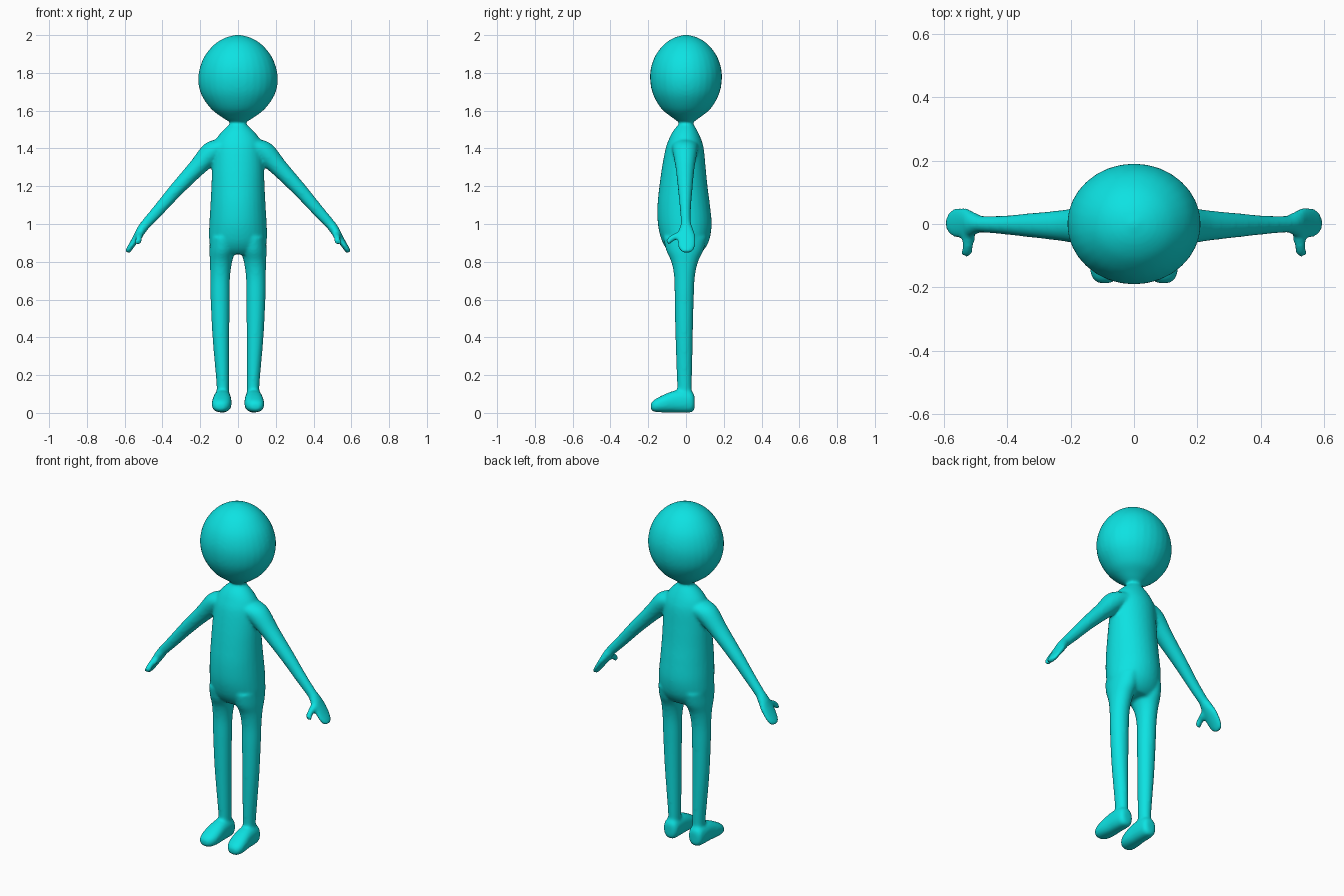
import bpy, bmesh, math
from mathutils import Vector

if "Cube" in bpy.data.objects:
    bpy.data.objects.remove(bpy.data.objects["Cube"])

X, Y, Z = Vector((1, 0, 0)), Vector((0, 1, 0)), Vector((0, 0, 1))
bm = bmesh.new()


def spline(rows, steps=6):
    """Catmull-Rom interpolation between the rows of sections."""
    rows = [Vector(r) for r in rows]
    out = []
    for i in range(len(rows) - 1):
        p0, p1 = rows[max(i - 1, 0)], rows[i]
        p2, p3 = rows[i + 1], rows[min(i + 2, len(rows) - 1)]
        for k in range(steps):
            t = k / steps
            out.append(p1 + (p2 - p0) * (t / 2)
                       + (2 * p0 - 5 * p1 + 4 * p2 - p3) * (t * t / 2)
                       + (3 * p1 - p0 - 3 * p2 + p3) * (t ** 3 / 2))
    return out + [rows[-1]]


def loft(rows, u, v, side=1, power=1.0, sides=32):
    """Closed skin over oval sections (x, y, z, radius on u, radius on v)."""
    rings = []
    for x, y, z, a, b in spline(rows):
        ring = []
        for k in range(sides):
            ang = math.tau * k / sides
            c, s = math.cos(ang), math.sin(ang)
            c = math.copysign(abs(c) ** power, c)
            s = math.copysign(abs(s) ** power, s)
            p = Vector((x, y, z)) + u * (a * c) + v * (b * s)
            ring.append(bm.verts.new((p.x * side, p.y, p.z)))
        rings.append(ring)
    for low, high in zip(rings, rings[1:]):
        for k in range(sides):
            j = (k + 1) % sides
            bm.faces.new((low[k], low[j], high[j], high[k]))
    bm.faces.new(rings[0][::-1])
    bm.faces.new(rings[-1])


# Head: height, half width, half depth
head = [(1.54, .045, .04), (1.565, .085, .075), (1.61, .143, .13), (1.68, .192, .172),
        (1.75, .21, .189), (1.82, .204, .187), (1.89, .176, .163),
        (1.95, .126, .117), (1.985, .07, .065), (2.001, .012, .012)]
loft([(0, 0, z, a, b) for z, a, b in head], X, Y)

# Neck
loft([(0, 0, 1.46, .05, .045), (0, 0, 1.53, .043, .038), (0, 0, 1.6, .05, .045)], X, Y)

# Torso: height, half width, front, back
torso = [(.84, .11, -.075, .07), (.87, .14, -.105, .1), (.92, .153, -.131, .125),
         (1.0, .152, -.149, .136), (1.1, .146, -.151, .127), (1.2, .141, -.141, .114),
         (1.3, .137, -.127, .104), (1.4, .13, -.108, .094), (1.45, .115, -.09, .08),
         (1.49, .085, -.07, .062), (1.525, .048, -.042, .042)]
loft([(0, (f + b) / 2, z, w, (b - f) / 2) for z, w, f, b in torso], X, Y)

# Leg: height, inner, outer, front, back
leg = [(.06, .05, .115, -.045, .03), (.14, .047, .113, -.047, .031), (.4, .046, .135, -.056, .036),
       (.6, .044, .145, -.06, .041), (.72, .042, .147, -.063, .047), (.8, .031, .149, -.078, .064),
       (.86, .015, .151, -.105, .092), (.93, .01, .148, -.12, .11)]
leg = [((i + o) / 2, (f + b) / 2, z, (o - i) / 2, (b - f) / 2) for z, i, o, f, b in leg]

foot = [(.082, .046, .055, .025, .035), (.082, .03, .058, .042, .055), (.083, -.01, .061, .047, .06),
        (.084, -.06, .06, .049, .058), (.086, -.11, .051, .052, .049),
        (.089, -.15, .042, .049, .038), (.092, -.175, .036, .037, .028),
        (.093, -.187, .034, .018, .014)]

arm = [(.04, -.005, 1.42, .075, .05), (.13, -.005, 1.385, .066, .06), (.22, -.005, 1.295, .05, .047),
       (.33, -.004, 1.178, .038, .038), (.42, -.003, 1.075, .029, .032), (.5, 0, .987, .026, .026)]

hand = [(.485, 0, 1.005, .026, .026), (.51, .001, .97, .038, .026), (.532, .002, .935, .049, .021),
        (.558, .003, .895, .048, .017), (.577, .003, .866, .04, .015), (.587, .003, .85, .022, .012)]

thumb = [(.522, -.01, .955, .022, .018), (.522, -.045, .938, .021, .018),
         (.525, -.07, .927, .017, .017), (.527, -.088, .912, .018, .017),
         (.53, -.098, .898, .015, .014)]

for side in (1, -1):
    loft(leg, X, Y, side)
    loft(foot, X, Z, side, power=.85)
    loft(arm, Y, Vector((.72, 0, .69)), side)
    loft(hand, Y, Vector((.85, 0, .52)), side)
    loft(thumb, X, Vector((0, -.5, .86)), side)

bmesh.ops.recalc_face_normals(bm, faces=bm.faces)
mesh = bpy.data.meshes.new("figure_body")
bm.to_mesh(mesh)
bm.free()
body = bpy.data.objects.new("figure_body", mesh)
bpy.context.collection.objects.link(body)

# Skin colour
skin = bpy.data.materials.new("turquoise_skin")
skin.use_nodes = True
colour = (.004, .76, .76, 1)
skin.diffuse_color = colour
skin.node_tree.nodes["Principled BSDF"].inputs["Base Color"].default_value = colour
mesh.materials.append(skin)
for face in mesh.polygons:
    face.use_smooth = True

# Fuse the parts into one soft skin
fuse = body.modifiers.new("fuse", 'REMESH')
fuse.mode = 'VOXEL'
fuse.voxel_size = .008
fuse.use_smooth_shade = True
soften = body.modifiers.new("soften", 'SMOOTH')
soften.factor = .5
soften.iterations = 9
